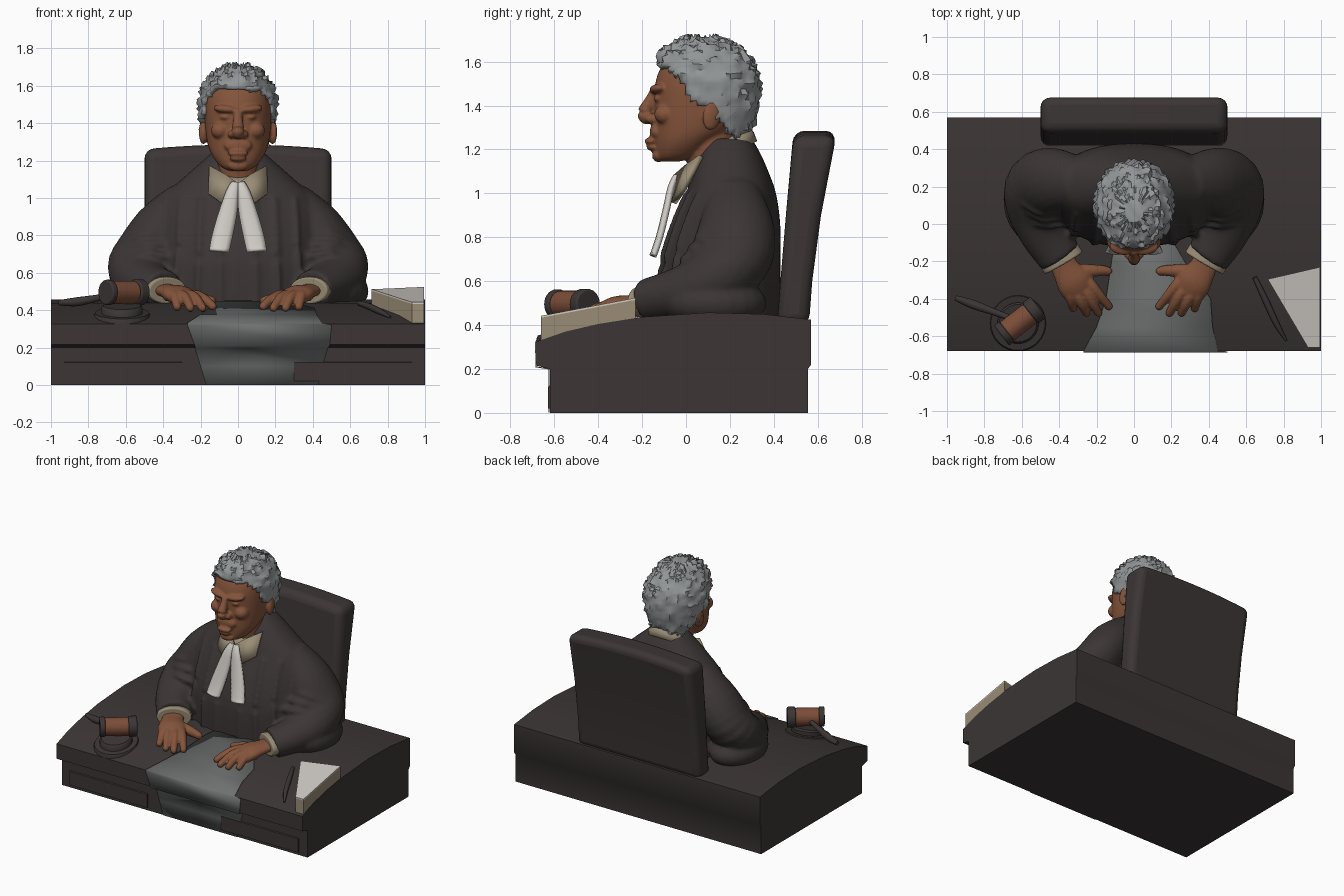
import bpy, bmesh, math, random
from mathutils import Vector, Matrix, Euler

if "Cube" in bpy.data.objects:
    bpy.data.objects.remove(bpy.data.objects["Cube"])

random.seed(4)


def material(name, r, g, b):
    m = bpy.data.materials.new(name)
    m.diffuse_color = (r, g, b, 1)
    m.use_nodes = True
    m.node_tree.nodes["Principled BSDF"].inputs["Base Color"].default_value = m.diffuse_color
    return m


DARK = material("dark wood and cloth", 0.045, 0.036, 0.036)
SKIN = material("brown skin", 0.23, 0.088, 0.043)
HAIR = material("grey hair", 0.29, 0.305, 0.31)
WHITE = material("white linen", 0.62, 0.59, 0.55)
BEIGE = material("beige linen", 0.32, 0.265, 0.18)
GREY = material("grey runner", 0.155, 0.165, 0.16)
WOOD = material("gavel wood", 0.2, 0.075, 0.04)


def finish(bm, name, mat, voxel=0, smooth=4, thick=0, bevel=0):
    bmesh.ops.recalc_face_normals(bm, faces=bm.faces) if not thick else None
    me = bpy.data.meshes.new(name)
    bm.to_mesh(me)
    bm.free()
    me.materials.append(mat)
    me.shade_smooth()
    me.set_sharp_from_angle(angle=0.7)
    ob = bpy.data.objects.new(name, me)
    bpy.context.collection.objects.link(ob)
    if thick:
        m = ob.modifiers.new("thickness", 'SOLIDIFY')
        m.thickness, m.offset = abs(thick), (-1 if thick > 0 else 0)
    if voxel:
        m = ob.modifiers.new("blend", 'REMESH')
        m.mode, m.voxel_size, m.use_smooth_shade = 'VOXEL', voxel, True
        m = ob.modifiers.new("soften", 'SMOOTH')
        m.factor, m.iterations = 0.5, smooth
    if bevel:
        m = ob.modifiers.new("round", 'BEVEL')
        m.width, m.segments, m.angle_limit = bevel, 4, 0.7
    return ob


def resample(rows, k):
    """Catmull-Rom through rows of numbers, k steps per span."""
    out = []
    for i in range(len(rows) - 1):
        a, b, c, d = (rows[max(0, min(len(rows) - 1, i + j))] for j in (-1, 0, 1, 2))
        for s in range(k):
            t = s / k
            out.append([0.5 * (2 * q + (r - p) * t + (2 * p - 5 * q + 4 * r - u) * t * t
                               + (3 * q - p - 3 * r + u) * t ** 3) for p, q, r, u in zip(a, b, c, d)])
    return out + [list(rows[-1])]


def bridge(bm, rings, cap=True):
    loops = [[bm.verts.new(p) for p in r] for r in rings]
    n = len(loops[0])
    for a, b in zip(loops, loops[1:]):
        for i in range(n):
            bm.faces.new((a[i], a[(i + 1) % n], b[(i + 1) % n], b[i]))
    if cap:
        bm.faces.new(loops[0][::-1])
        bm.faces.new(loops[-1])


def loft(bm, rows, p=2.0, n=48, k=4):
    """Stack of rounded rings: z, front y, back y, half width."""
    rings = []
    for z, yf, yb, rx in resample(rows, k):
        f = lambda c: math.copysign(abs(c) ** (2 / p), c)
        ang = [2 * math.pi * i / n for i in range(n)]
        rings.append([(rx * f(math.cos(a)), (yf + yb) / 2 + (yb - yf) / 2 * f(math.sin(a)), z) for a in ang])
    bridge(bm, rings)


def tube(bm, rows, flat=1.0, n=20, k=4, cap=True):
    """Sweep along x, y, z, radius; flat scales the upright radius."""
    pts = resample(rows, k)
    rings = []
    for i, (x, y, z, r) in enumerate(pts):
        d = Vector(pts[min(i + 1, len(pts) - 1)][:3]) - Vector(pts[max(i - 1, 0)][:3])
        d.normalize()
        side = d.cross(Vector((0, 0, 1)) if abs(d.z) < 0.98 else Vector((0, 1, 0))).normalized()
        up = side.cross(d)
        rings.append([Vector((x, y, z)) + side * r * math.cos(2 * math.pi * j / n)
                      + up * r * flat * math.sin(2 * math.pi * j / n) for j in range(n)])
    bridge(bm, rings, cap)


def ball(bm, c, r, rot=(0, 0, 0)):
    m = Matrix.Translation(c) @ Euler(rot).to_matrix().to_4x4() @ Matrix.Diagonal((*r, 1))
    bmesh.ops.create_uvsphere(bm, u_segments=20, v_segments=12, radius=1, matrix=m)


def prism_x(bm, profile, xs, bow=0):
    bridge(bm, [[(x, y, z - (bow * x * x if z > 1 else 0)) for y, z in profile] for x in xs])


def interp(tab, v):
    for (a, fa), (b, fb) in zip(tab, tab[1:]):
        if v <= b:
            return fa + (fb - fa) * max(0, v - a) / (b - a)
    return tab[-1][1]


# Desk with bowed top and overhanging front
TOP = [(-.68, .325), (-.55, .37), (-.4, .405), (-.2, .437), (.1, .457), (.35, .45), (.57, .425)]
desk_z = lambda y: interp(TOP, y)
bm = bmesh.new()
prism_x(bm, TOP + [(.57, .22), (.555, .2), (.555, 0), (-.62, 0), (-.62, .2), (-.68, .215)], (-1, 1))
finish(bm, "desk", DARK)
for s, side in ((-1, "left"), (1, "right")):
    bm = bmesh.new()
    prism_x(bm, [(-.618, .02), (-.628, .02), (-.628, .12), (-.618, .125)], (s * .3, s * .93))
    finish(bm, side + "_desk_panel", DARK)

# Grey runner draped over the desk front
bm = bmesh.new()
rows = [(-.08, 0, -.1, .2), (-.2, 0, -.12, .27), (-.4, 0, -.15, .41), (-.55, 0, -.2, .42), (-.68, 0, -.27, .45),
        (-.684, .32, -.27, .5), (-.684, .21, -.23, .49), (-.624, .2, -.23, .48), (-.624, .1, -.2, .45), (-.624, 0, -.17, .43)]
prev = None
for y, z, a, b in rows:
    z = z if y < -.6 and y != -.68 else desk_z(y) + .005
    if y == -.624 and z == 0.0:
        z = 0.001
    cur = [bm.verts.new((a, y, z)), bm.verts.new((b, y, z))]
    if prev:
        bm.faces.new((prev[0], cur[0], cur[1], prev[1]))
    prev = cur
finish(bm, "runner", GREY, thick=-.006)

# Chair back
bm = bmesh.new()
prism_x(bm, [(.415, .4), (.56, .4), (.575, .6), (.615, .9), (.685, 1.285), (.49, 1.285), (.455, .9), (.43, .6)],
        [-.5 + i / 8 for i in range(9)], bow=.1)
finish(bm, "chair_back", DARK, bevel=.05)

# Robe: torso, sleeves and front folds blended together
TORSO = [(.38, -.12, .43, .42), (.65, -.12, .43, .43), (.85, -.065, .43, .43), (1.0, 0, .41, .40),
         (1.1, .03, .375, .30), (1.18, .06, .34, .21), (1.25, .1, .3, .13)]
bm = bmesh.new()
loft(bm, TORSO, p=2.3)
for s in (-1, 1):
    tube(bm, [(s * x, y, z, r) for x, y, z, r in
              [(.28, .22, 1.0, .12), (.41, .23, .84, .175), (.5, .2, .68, .19), (.515, .09, .585, .17),
               (.475, -.05, .54, .135), (.395, -.175, .51, .12)]], flat=.85)
    ball(bm, (s * .52, .13, .5), (.18, .24, .12))
    for x in (.09, .2, .31):
        path = [(z, yf, yb, rx) for z, yf, yb, rx in TORSO[:4]]
        tube(bm, [(s * x * (1.1 - .2 * (z - .4)), (yf + yb) / 2 - (yb - yf) / 2 * (1 - (x / rx) ** 2.3) ** .43, z, .016)
                  for z, yf, yb, rx in path], n=8)
    for i in range(3):  # elbow creases
        tube(bm, [(s * .36, .0 + .04 * i, .68 + .06 * i, .02), (s * .5, -.0 + .03 * i, .70 + .05 * i, .022),
                  (s * (.66 - .03 * i), .12, .64 + .06 * i, .018)], n=8)
finish(bm, "robe", DARK, voxel=.014, smooth=5)

# Cuffs and hands
for s, side in ((-1, "left"), (1, "right")):
    bm = bmesh.new()
    tube(bm, [(s * .41, -.15, .51, .115), (s * .375, -.21, .505, .118)], flat=.62, k=2)
    finish(bm, side + "_cuff", BEIGE, bevel=.01)
    bm = bmesh.new()
    tube(bm, [(s * .40, -.16, .51, .07), (s * .365, -.24, .5, .075), (s * .32, -.31, .485, .095),
              (s * .285, -.365, .46, .09)], flat=.5)
    for kx, ky, tx, ty in ((.225, -.33, .135, -.44), (.255, -.365, .19, -.475), (.3, -.385, .255, -.475),
                           (.345, -.375, .325, -.45)):
        mx, my = (kx + tx) / 2, (ky + ty) / 2
        tube(bm, [(s * (kx + .04), ky + .05, .475, .028), (s * kx, ky, .478, .03), (s * mx, my, .46, .026),
                  (s * tx, ty, desk_z(ty) + .025, .022)], n=12)
        ball(bm, (s * tx, ty, desk_z(ty) + .025), (.022, .022, .022))
    tube(bm, [(s * .33, -.25, .48, .04), (s * .23, -.25, .468, .035), (s * .15, -.25, .452, .026),
              (s * .125, -.265, .45, .018)], n=12)
    finish(bm, side + "_hand", SKIN, voxel=.007, smooth=3)

# Head: skull, neck and facial features blended together
bm = bmesh.new()
loft(bm, [(1.145, -.115, -.03, .05), (1.17, -.135, .05, .095), (1.23, -.14, .13, .14), (1.3, -.142, .22, .165),
          (1.4, -.145, .27, .177), (1.5, -.14, .29, .18), (1.58, -.11, .28, .168), (1.66, -.04, .21, .12)], p=2.2)
tube(bm, [(0, .15, 1.02, .115), (0, .12, 1.15, .115), (0, .1, 1.35, .12)])
tube(bm, [(0, -.14, 1.47, .022), (0, -.165, 1.42, .025), (0, -.19, 1.36, .034), (0, -.165, 1.325, .02)])
ball(bm, (0, -.185, 1.35), (.03, .034, .028))
ball(bm, (0, -.16, 1.238), (.055, .03, .016))
ball(bm, (0, -.155, 1.21), (.045, .026, .015))
ball(bm, (0, -.125, 1.172), (.055, .03, .03))
ball(bm, (0, -.14, 1.28), (.075, .025, .04))
for s in (-1, 1):
    ball(bm, (s * .033, -.155, 1.34), (.022, .032, .022))
    ball(bm, (s * .07, -.13, 1.475), (.065, .035, .022), (0, s * -.1, s * .25))
    ball(bm, (s * .066, -.126, 1.432), (.03, .022, .014))
    ball(bm, (s * .095, -.095, 1.36), (.05, .05, .045))
    ball(bm, (s * .182, .12, 1.36), (.024, .045, .075), (-.2, 0, s * .35))
finish(bm, "head", SKIN, voxel=.008, smooth=3)

# Hair shell, trimmed along the hairline and roughened into tufts
LINE = [(1.25, .23), (1.31, .18), (1.4, .09), (1.43, .02), (1.54, -.03), (1.575, -.07), (1.6, -.3)]
bm = bmesh.new()
loft(bm, [(1.25, .0, .265, .15), (1.3, -.08, .3, .18), (1.4, -.12, .33, .197), (1.5, -.13, .332, .203), (1.58, -.13, .31, .19),
          (1.64, -.115, .265, .152), (1.68, -.06, .21, .11), (1.708, .01, .13, .05)], p=2.1, n=56, k=4)
bmesh.ops.recalc_face_normals(bm, faces=bm.faces)
bad = [f for f in bm.faces if f.calc_center_median().y < interp(LINE, f.calc_center_median().z)]
bmesh.ops.delete(bm, geom=bad, context='FACES')
for v in bm.verts:
    v.co += (v.co - Vector((0, .1, 1.48))).normalized() * random.choice((0, 0, .003, .006, .02))
finish(bm, "hair", HAIR, thick=.035)

# Collar band and points
bm = bmesh.new()
rings = []
for yf, zf, yb, zb, rx in ((-.02, 1.02, .315, 1.235, .17), (.0, 1.07, .3, 1.275, .15), (.025, 1.11, .265, 1.3, .122)):
    ring = []
    for i in range(40):
        a = 2 * math.pi * i / 40
        t = (1 + math.sin(a)) / 2
        ring.append((rx * math.cos(a), yf + (yb - yf) * t, zf + (zb - zf) * t))
    rings.append(ring)
bridge(bm, rings, cap=False)
finish(bm, "collar_band", BEIGE, thick=-.02)
for s, side in ((-1, "left"), (1, "right")):
    bm = bmesh.new()
    bm.faces.new([bm.verts.new((s * x, y, z)) for x, y, z in
                  ((.15, .07, 1.17), (.155, -.01, 1.02), (.065, -.055, .955), (.004, -.045, 1.08), (.06, .0, 1.12))])
    finish(bm, side + "_collar_point", BEIGE, thick=-.025)
    # Neck band tails
    bm = bmesh.new()
    prev = None
    for y, z, a, b in resample([(-.035, 1.08, 0, .03), (-.06, 1.03, .0, .06), (-.085, .92, .008, .1),
                                (-.115, .8, .03, .135), (-.145, .71, .05, .152)], 4):
        cur = [bm.verts.new((s * (a + (b - a) * t), y - .012 * math.sin(math.pi * t), z + (.012 * t if z < .72 else 0)))
               for t in (0, .25, .5, .75, 1)]
        if prev:
            for i in range(4):
                bm.faces.new((prev[i], cur[i], cur[i + 1], prev[i + 1]))
        prev = cur
    finish(bm, side + "_neck_band", WHITE, thick=-.022)

# Sound block and gavel
bm = bmesh.new()
cx, cy = -.62, -.53
for r0, r1, z0, z1 in ((.15, .145, .33, .385), (.11, .1, .38, .425)):
    bridge(bm, [[(cx + r * math.cos(i * math.pi / 16), cy + r * math.sin(i * math.pi / 16), z + .22 * r * math.sin(i * math.pi / 16))
                 for i in range(32)] for r, z in ((r0, z0), (r0, z1 - .012), (r1, z1))])
finish(bm, "sound_block", DARK)
c, ax = Vector((-.61, -.52, .495)), Vector((.11, .085, 0)).normalized()
for name, mat, a, b, r in (("gavel_head", WOOD, -.09, .07, .062), ("gavel_front_cap", DARK, -.125, -.088, .068),
                           ("gavel_back_cap", DARK, .068, .125, .07)):
    bm = bmesh.new()
    tube(bm, [(*(c + ax * t), r) for t in (a, b)], n=28, k=1)
    finish(bm, name, mat, bevel=.01)
bm = bmesh.new()
tube(bm, [(-.63, -.515, .49, .016), (-.75, -.47, .465, .018), (-.86, -.43, .445, .024), (-.955, -.395, .44, .014)])
finish(bm, "gavel_handle", DARK)

# Papers resting on the sloped desk corner, and pen
plan = [(.715, -.295), (.93, -.66), (.995, -.66), (.995, -.23)]
for name, mat, lo, hi in (("page_block", BEIGE, -.01, .07), ("top_page", WHITE, .07, .079)):
    bm = bmesh.new()
    bridge(bm, [[(x, y, .445 + .19 * (y + .23) + h - (.03 if h < 0 else 0)) for x, y in plan] for h in (lo, hi)])
    finish(bm, name, mat)
bm = bmesh.new()
tube(bm, [(.645, -.285, .438, .012), (.7, -.4, .42, .017), (.76, -.53, .392, .016), (.815, -.625, .362, .006)], n=12)
finish(bm, "pen", DARK)
